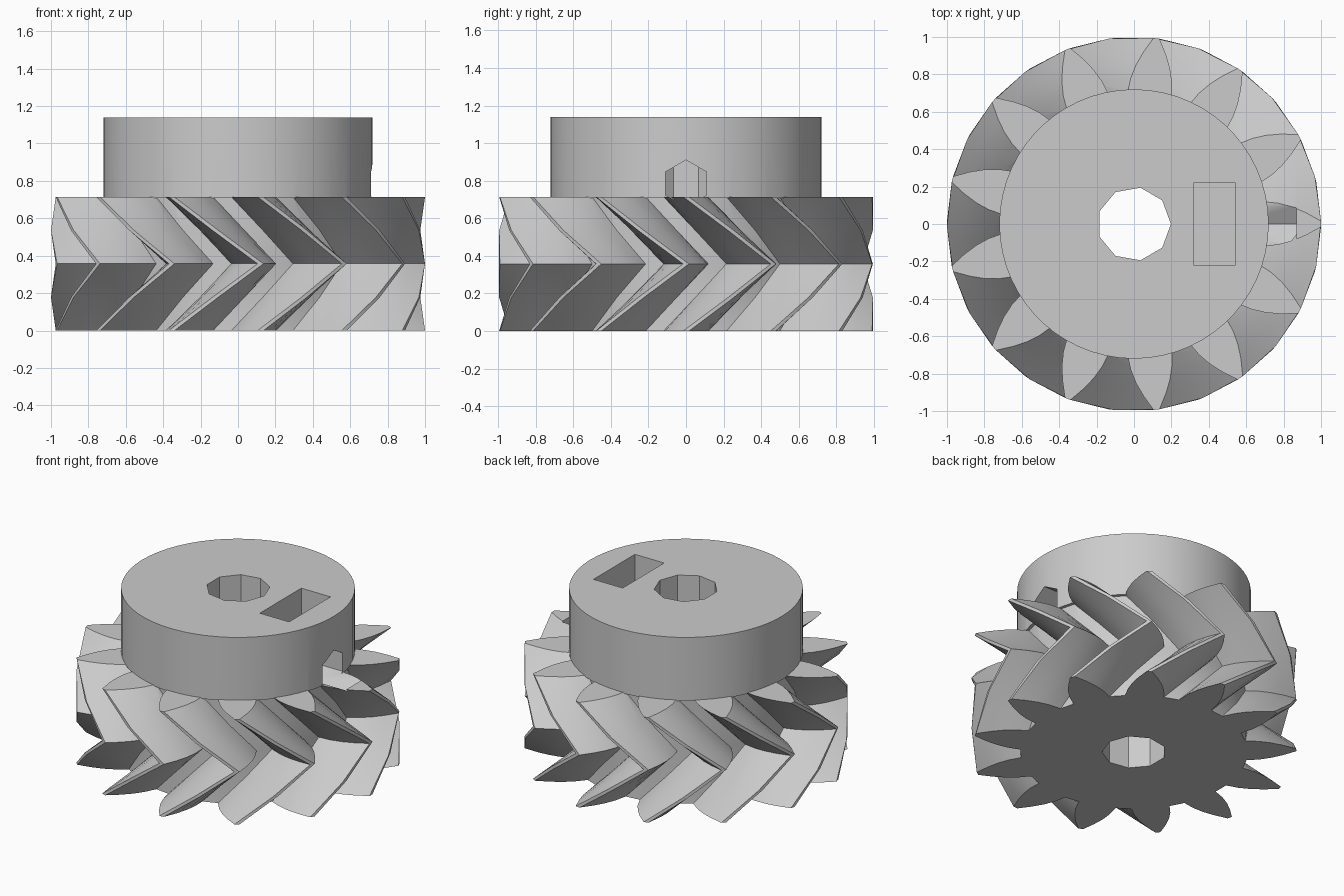
import bpy, bmesh, math
from mathutils import Matrix

cube = bpy.data.objects.get("Cube")
if cube:
    bpy.data.objects.remove(cube, do_unlink=True)

TEETH = 13
PITCH = math.tau / TEETH
GEAR_TOP = 0.714
HUB_TOP = 1.14
SLICES = 4

grey = bpy.data.materials.new("plain_grey")
grey.use_nodes = True
grey.diffuse_color = (0.6, 0.6, 0.6, 1)
grey.node_tree.nodes["Principled BSDF"].inputs["Base Color"].default_value = (0.6, 0.6, 0.6, 1)


def finish(name, bm):
    bmesh.ops.recalc_face_normals(bm, faces=bm.faces)
    mesh = bpy.data.meshes.new(name)
    bm.to_mesh(mesh)
    bm.free()
    mesh.materials.append(grey)
    obj = bpy.data.objects.new(name, mesh)
    bpy.context.collection.objects.link(obj)
    return obj


def cylinder(name, radius, sides, z0, z1):
    """Upright prism whose first corner points along +x."""
    bm = bmesh.new()
    ring = [bm.verts.new((radius * math.cos(math.tau * i / sides),
                          radius * math.sin(math.tau * i / sides), z0))
            for i in range(sides)]
    base = bm.faces.new(ring)
    top = bmesh.ops.extrude_face_region(bm, geom=[base])["geom"]
    for v in top:
        if isinstance(v, bmesh.types.BMVert):
            v.co.z = z1
    if base.is_valid is False or len(bm.faces) < sides + 2:
        bm.faces.new(ring)
    return finish(name, bm)


def combine(target, other, operation):
    mod = target.modifiers.new(operation.lower(), "BOOLEAN")
    mod.operation = operation
    mod.solver = "EXACT"
    mod.object = other
    bpy.context.view_layer.objects.active = target
    bpy.ops.object.modifier_apply(modifier=mod.name)
    bpy.data.objects.remove(other, do_unlink=True)


# Tooth flank: radius and half angle in degrees, root to tip
flank = [(0.70, 9.8), (0.78, 8.2), (0.85, 6.2), (0.92, 3.8), (1.0, 0.9)]
tooth = [(r, -math.radians(a)) for r, a in flank]
tooth += [(r, math.radians(a)) for r, a in reversed(flank)]
outline = [(r, a + k * PITCH) for k in range(TEETH) for r, a in tooth]

# Herringbone body: twist one pitch up to the middle, then back again
bm = bmesh.new()
rings = []
for s in range(SLICES + 1):
    t = s / SLICES
    twist = PITCH * (1 - abs(2 * t - 1))
    rings.append([bm.verts.new((r * math.cos(a + twist), r * math.sin(a + twist),
                                t * GEAR_TOP)) for r, a in outline])
for low, high in zip(rings, rings[1:]):
    for i in range(len(low)):
        j = (i + 1) % len(low)
        bm.faces.new((low[i], low[j], high[j], high[i]))
bm.faces.new(rings[0][::-1])
bm.faces.new(rings[-1])
bmesh.ops.triangulate(bm, faces=[f for f in bm.faces if len(f.verts) == 4])
gear = finish("herringbone_gear", bm)

# Round hub on top
combine(gear, cylinder("hub", 0.72, 60, GEAR_TOP - 0.006, HUB_TOP), "UNION")

# Nine-sided shaft bore
combine(gear, cylinder("shaft_bore", 0.197, 9, -0.2, HUB_TOP + 0.2), "DIFFERENCE")

# Rectangular nut slot open at the top
bm = bmesh.new()
bmesh.ops.create_cube(bm, size=1)
bmesh.ops.scale(bm, vec=(0.22, 0.445, 0.8), verts=bm.verts)
bmesh.ops.translate(bm, vec=(0.43, 0, 0.56 + 0.4), verts=bm.verts)
combine(gear, finish("nut_slot", bm), "DIFFERENCE")

# Hexagonal set screw hole, running along x with a corner upward
screw = cylinder("screw_hole", 0.125, 6, 0.0, 0.87)
screw.data.transform(Matrix.Translation((0, 0, 0.785)) @ Matrix.Rotation(math.pi / 2, 4, "Y"))
combine(gear, screw, "DIFFERENCE")

# Smooth shading with sharp edges kept
bpy.ops.object.select_all(action="DESELECT")
gear.select_set(True)
bpy.context.view_layer.objects.active = gear
bpy.ops.object.shade_smooth_by_angle(angle=math.radians(30))
